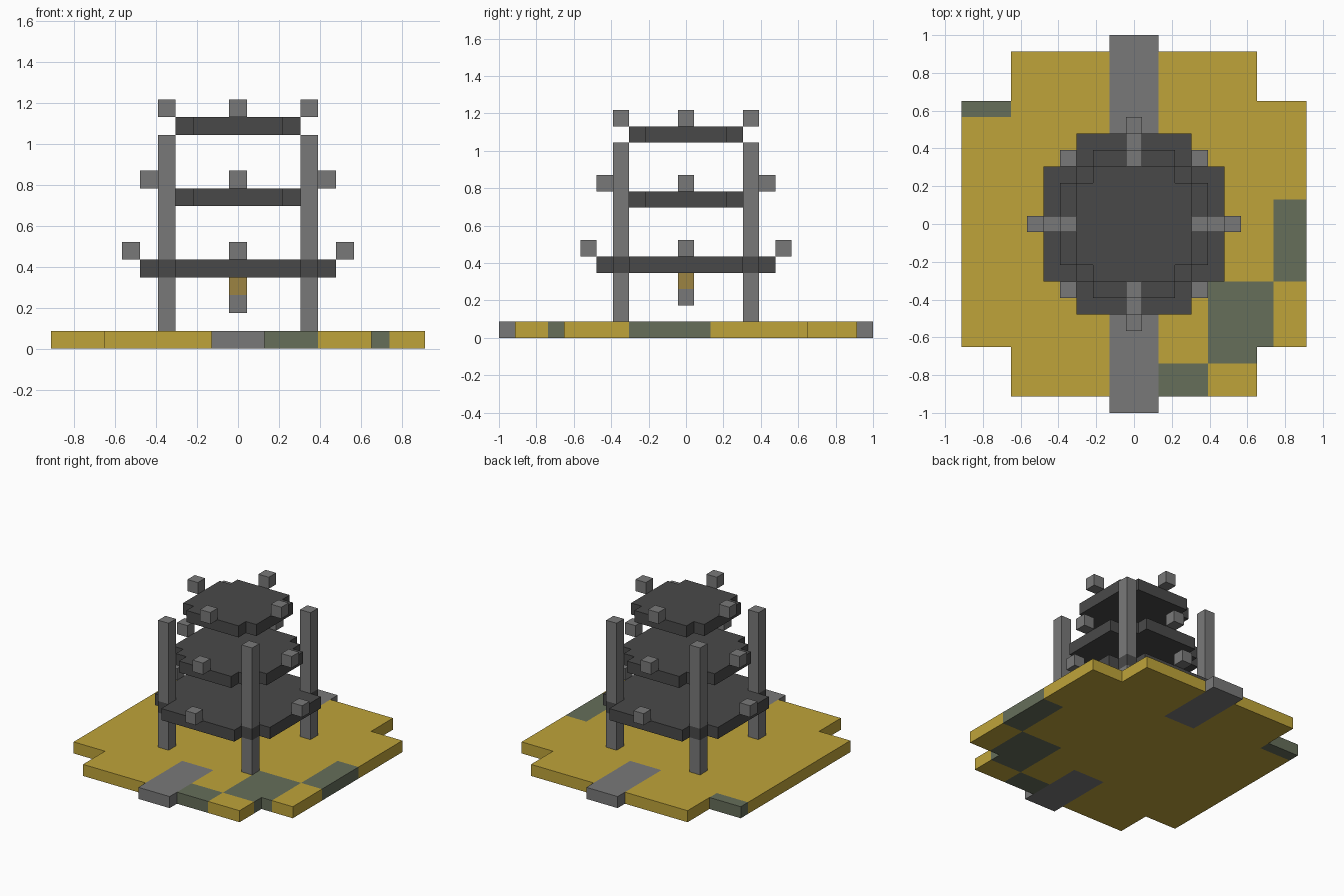
import bpy
import bmesh
from mathutils import Matrix, Vector

U = 2 / 23  # one block

old = bpy.data.objects.get("Cube")
if old:
    bpy.data.objects.remove(old, do_unlink=True)


def material(name, rgb):
    mat = bpy.data.materials.new(name)
    linear = [(((c / 255) + 0.055) / 1.055) ** 2.4 for c in rgb] + [1]
    mat.use_nodes = True
    mat.diffuse_color = linear
    mat.node_tree.nodes["Principled BSDF"].inputs["Base Color"].default_value = linear
    return mat


sand = material("sand_yellow", (191, 164, 58))
moss = material("moss_green", (102, 110, 90))
stone = material("stone_grey", (121, 121, 121))
slate = material("dark_slate", (73, 73, 73))
bronze = material("bronze", (156, 132, 66))


def add_object(name, bm, mats):
    mesh = bpy.data.meshes.new(name)
    bm.to_mesh(mesh)
    bm.free()
    for mat in mats:
        mesh.materials.append(mat)
    obj = bpy.data.objects.new(name, mesh)
    bpy.context.collection.objects.link(obj)
    return obj


def slab(name, z, rects, mats):
    """One-block slab over a union of (x0, x1, y0, y1, material); later ones win."""
    xs = sorted({x for r in rects for x in r[:2]})
    ys = sorted({y for r in rects for y in r[2:4]})
    bm = bmesh.new()
    for x0, x1 in zip(xs, xs[1:]):
        for y0, y1 in zip(ys, ys[1:]):
            cx, cy = (x0 + x1) / 2, (y0 + y1) / 2
            hits = [r[4] for r in rects if r[0] < cx < r[1] and r[2] < cy < r[3]]
            if hits:
                corners = ((x0, y0), (x1, y0), (x1, y1), (x0, y1))
                face = bm.faces.new([bm.verts.new((x * U, y * U, z * U)) for x, y in corners])
                face.material_index = hits[-1]
    bmesh.ops.remove_doubles(bm, verts=bm.verts, dist=U / 100)
    obj = add_object(name, bm, mats)
    solid = obj.modifiers.new("thickness", "SOLIDIFY")
    solid.thickness = U
    solid.offset = 1
    return obj


def centred(half_x, half_y, mat=0):
    return (-half_x, half_x, -half_y, half_y, mat)


def block(name, x, y, z0, z1, mat):
    bm = bmesh.new()
    place = Matrix.Translation(Vector((x, y, (z0 + z1) / 2)) * U)
    scale = Matrix.Diagonal((U, U, (z1 - z0) * U, 1))
    bmesh.ops.create_cube(bm, size=1, matrix=place @ scale)
    return add_object(name, bm, [mat])


# Ground with mossy patches and front and back paths
slab("ground", 0, [
    centred(10.5, 7.5), centred(7.5, 10.5),
    (1.5, 4.5, -10.5, -8.5, 1),
    (4.5, 7.5, -8.5, -3.5, 1),
    (7.5, 8.5, -7.5, -3.5, 1),
    (8.5, 10.5, -3.5, 1.5, 1),
    (-10.5, -7.5, 6.5, 7.5, 1),
    (-1.5, 1.5, -11.5, -5.5, 2),
    (-1.5, 1.5, 5.5, 11.5, 2),
], [sand, moss, stone])

# Rounded roof tiers, each with four blocks floating off its rim
tiers = {
    "lower": (4, [(5.5, 3.5), (4.5, 4.5), (3.5, 5.5)]),
    "middle": (8, [(4.5, 2.5), (3.5, 3.5), (2.5, 4.5)]),
    "upper": (12, [(3.5, 2.5), (2.5, 3.5)]),
}
for name, (z, steps) in tiers.items():
    slab(name + "_roof", z, [centred(*s) for s in steps], [slate])
    reach = steps[0][0] + 0.5
    for side, dx, dy in (("left", 1, 0), ("right", -1, 0), ("front", 0, -1), ("back", 0, 1)):
        block(f"{name}_roof_{side}_tip", dx * reach, dy * reach, z + 1, z + 2, stone)

# Corner posts, broken by the lower roof
for side, sx in (("left", 1), ("right", -1)):
    for end, sy in (("front", -1), ("back", 1)):
        block(f"{end}_{side}_post_lower", sx * 4, sy * 4, 1, 4, stone)
        block(f"{end}_{side}_post_upper", sx * 4, sy * 4, 5, 12, stone)

# Hanging bell under the lower roof
block("bell_hanger", 0, 0, 3, 4, bronze)
block("bell", 0, 0, 2, 3, stone)
